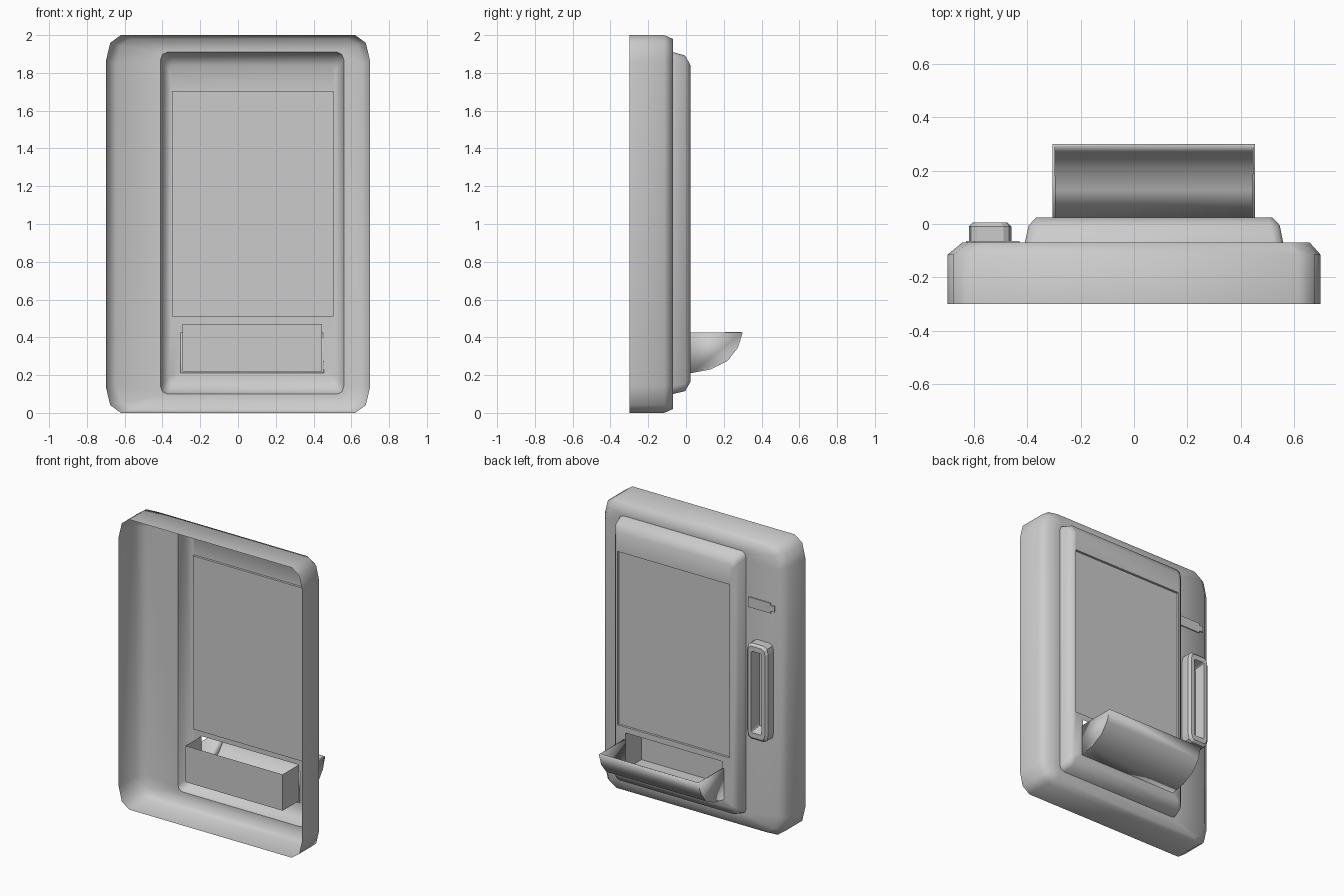
import bpy, bmesh, math

if "Cube" in bpy.data.objects:
    bpy.data.objects.remove(bpy.data.objects["Cube"])


def finish(bm, name, smooth=None):
    bmesh.ops.recalc_face_normals(bm, faces=bm.faces)
    me = bpy.data.meshes.new(name)
    bm.to_mesh(me)
    bm.free()
    ob = bpy.data.objects.new(name, me)
    bpy.context.collection.objects.link(ob)
    if smooth:
        bpy.ops.object.select_all(action='DESELECT')
        ob.select_set(True)
        bpy.context.view_layer.objects.active = ob
        bpy.ops.object.shade_smooth_by_angle(angle=math.radians(smooth))
    return ob


def rrect(y, x0, x1, z0, z1, rx, rz):
    """Rectangle in the xz plane with three-point rounded corners."""
    pts = []
    for q, (cx, cz) in enumerate([(x1 - rx, z1 - rz), (x0 + rx, z1 - rz),
                                  (x0 + rx, z0 + rz), (x1 - rx, z0 + rz)]):
        for k in range(3):
            a = math.radians(90 * q + 45 * k)
            pts.append((cx + rx * math.cos(a), y, cz + rz * math.sin(a)))
    return pts


def rect(y, x0, x1, z0, z1):
    return [(x1, y, z1), (x0, y, z1), (x0, y, z0), (x1, y, z0)]


def loft(bm, rings):
    """Bridge successive rings; returns the vertex rings."""
    vr = [[bm.verts.new(p) for p in r] for r in rings]
    for a, b in zip(vr, vr[1:]):
        n = len(a)
        for i in range(n):
            j = (i + 1) % n
            bm.faces.new((a[i], a[j], b[j], b[i]))
    return vr


# Hollow cabinet shell, open on the -y side and around the raised panel
BASE = (-0.07, -0.41, 0.56, 0.10, 1.91, 0.035, 0.04)
bm = bmesh.new()
loft(bm, [rrect(-0.30, -0.70, 0.70, 0, 2, 0.08, 0.14),
          rrect(-0.115, -0.70, 0.70, 0, 2, 0.08, 0.14),
          rrect(-0.07, -0.645, 0.66, 0.02, 1.98, 0.08, 0.13),
          rrect(*BASE)])
finish(bm, "cabinet_shell", 60)

# Raised front panel with window recess and tray opening
WIN = (-0.35, 0.505, 0.51, 1.705)
HOLE = (-0.295, 0.445, 0.22, 0.47)
FY = 0.024
bm = bmesh.new()
outer = loft(bm, [rrect(*BASE),
                  rrect(-0.005, -0.395, 0.547, 0.115, 1.892, 0.035, 0.04),
                  rrect(FY, -0.367, 0.52, 0.165, 1.84, 0.02, 0.025)])[-1]
window = loft(bm, [rect(FY, *WIN), rect(0.008, *WIN)])[0]
pocket = [bm.verts.new(p) for p in rect(FY, *HOLE)]
edges = []
for loop in (outer, window, pocket):
    for a, b in zip(loop, loop[1:] + loop[:1]):
        edges.append(bm.edges.get((a, b)) or bm.edges.new((a, b)))
bmesh.ops.triangle_fill(bm, edges=edges, use_beauty=True, use_dissolve=False,
                        normal=(0, 1, 0))
finish(bm, "front_panel", 60)

# Window pane
bm = bmesh.new()
bm.faces.new([bm.verts.new(p) for p in rect(0.008, *WIN)])
finish(bm, "window_pane")

# Pocket behind the tray: back, floor and sides, open on top
bm = bmesh.new()
f, b = loft(bm, [rect(FY, *HOLE), rect(-0.15, *HOLE)])
bm.faces.new(b)
bmesh.ops.delete(bm, geom=[fc for fc in bm.faces
                           if all(v.co.z > 0.46 for v in fc.verts)],
                 context='FACES_ONLY')
finish(bm, "tray_pocket")

# Delivery tray: curved bottom with side cheeks, given wall thickness
PROFILE = [(FY, 0.425), (FY, 0.21), (0.13, 0.23), (0.22, 0.275),
           (0.275, 0.345), (0.30, 0.425)]
bm = bmesh.new()
sides = [[bm.verts.new((x, y, z)) for y, z in PROFILE] for x in (-0.305, 0.455)]
for s in sides:
    bm.faces.new(s)
for i in range(1, 5):
    bm.faces.new((sides[0][i], sides[0][i + 1], sides[1][i + 1], sides[1][i]))
tray = finish(bm, "delivery_tray", 35)
m = tray.modifiers.new("wall", 'SOLIDIFY')
m.thickness, m.offset = 0.012, -1

# Door handle: chamfered frame around a tall slot
bm = bmesh.new()
loft(bm, [rrect(-0.07, -0.62, -0.46, 0.67, 1.33, 0.03, 0.05),
          rrect(-0.01, -0.62, -0.46, 0.67, 1.33, 0.03, 0.05),
          rrect(0.005, -0.605, -0.475, 0.685, 1.315, 0.025, 0.04),
          rrect(0.005, -0.58, -0.50, 0.72, 1.28, 0.01, 0.01),
          rrect(-0.07, -0.57, -0.51, 0.74, 1.26, 0.01, 0.01)])
finish(bm, "door_handle")

# Small coin plate with a stepped end
OUTLINE = [(-0.43, 1.54), (-0.43, 1.61), (-0.60, 1.61), (-0.60, 1.595),
           (-0.63, 1.595), (-0.63, 1.555), (-0.60, 1.555), (-0.60, 1.54)]
bm = bmesh.new()
front = loft(bm, [[(x, y, z) for x, z in OUTLINE] for y in (-0.07, -0.063)])[1]
bm.faces.new(front)
finish(bm, "coin_plate")
